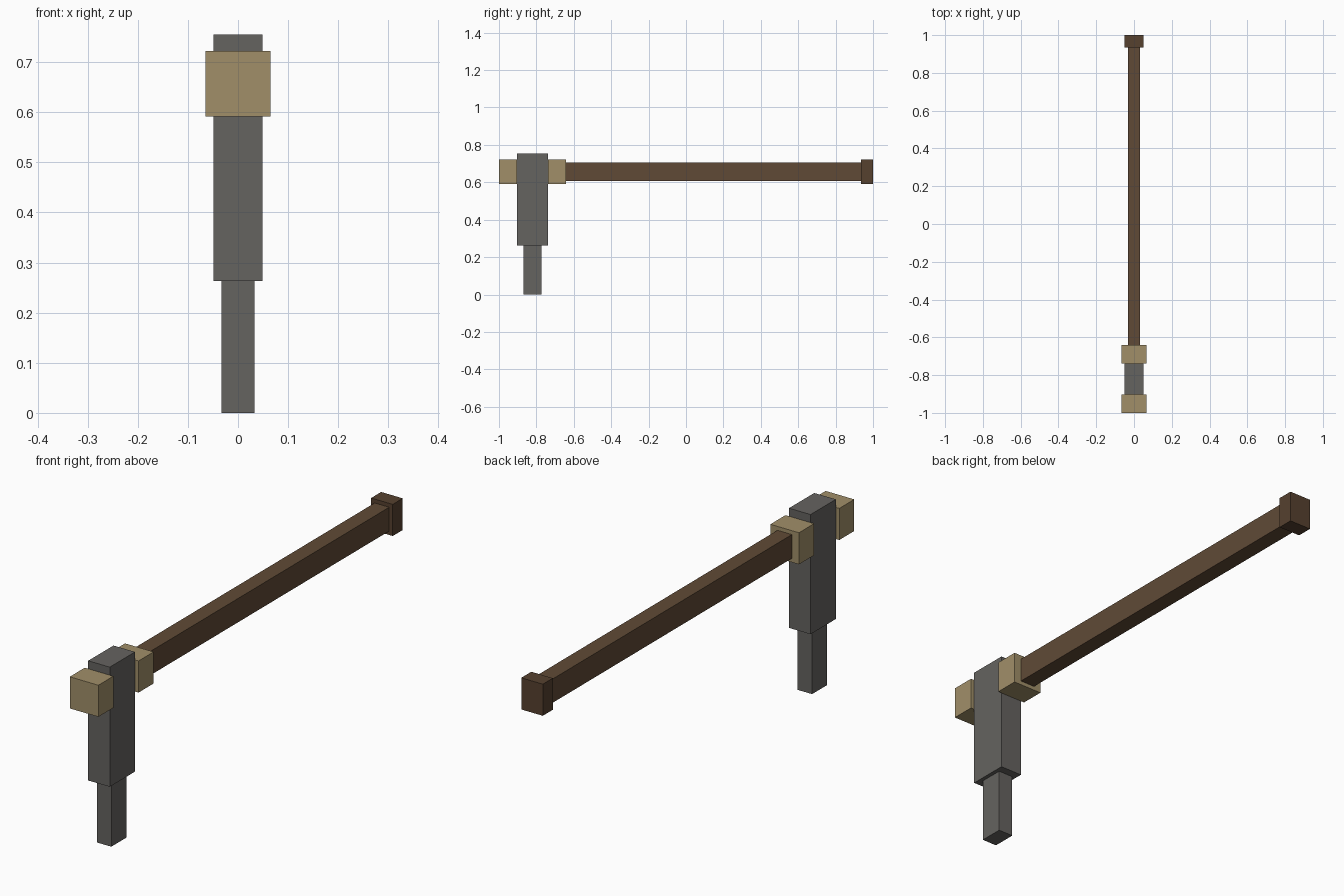
import bpy

cube = bpy.data.objects.get("Cube")
if cube:
    bpy.data.objects.remove(cube, do_unlink=True)


def linear(c):
    c /= 255
    return c / 12.92 if c <= 0.04045 else ((c + 0.055) / 1.055) ** 2.4


def material(name, rgb):
    mat = bpy.data.materials.new(name)
    mat.use_nodes = True
    colour = (*[linear(c) for c in rgb], 1)
    mat.diffuse_color = colour
    mat.node_tree.nodes["Principled BSDF"].inputs["Base Color"].default_value = colour
    return mat


def box(name, half_x, y, z, mat):
    """Box centred on x, spanning the given y and z ranges."""
    bpy.ops.mesh.primitive_cube_add(
        size=1, location=(0, (y[0] + y[1]) / 2, (z[0] + z[1]) / 2))
    obj = bpy.context.object
    obj.name = name
    obj.scale = (half_x * 2, y[1] - y[0], z[1] - z[0])
    bpy.ops.object.transform_apply(location=False, rotation=False, scale=True)
    obj.data.materials.append(mat)
    return obj


stone = material("dark grey", (101, 99, 96))
binding = material("tan", (161, 143, 105))
wood = material("brown", (96, 74, 54))
dark_wood = material("dark brown", (86, 65, 47))

# Stone head: broad body with a narrower tip below
box("head_body", 0.049, (-0.903, -0.739), (0.263, 0.755), stone)
box("head_tip", 0.033, (-0.87, -0.772), (0, 0.263), stone)

# Blocks holding the head from both sides
for name, y in (("front_collar", (-1, -0.903)), ("back_collar", (-0.739, -0.641))):
    box(name, 0.065, y, (0.592, 0.722), binding)

# Long handle and its end cap
box("handle", 0.033, (-0.641, 0.935), (0.608, 0.706), wood)
box("handle_end_cap", 0.049, (0.935, 1), (0.592, 0.722), dark_wood)
